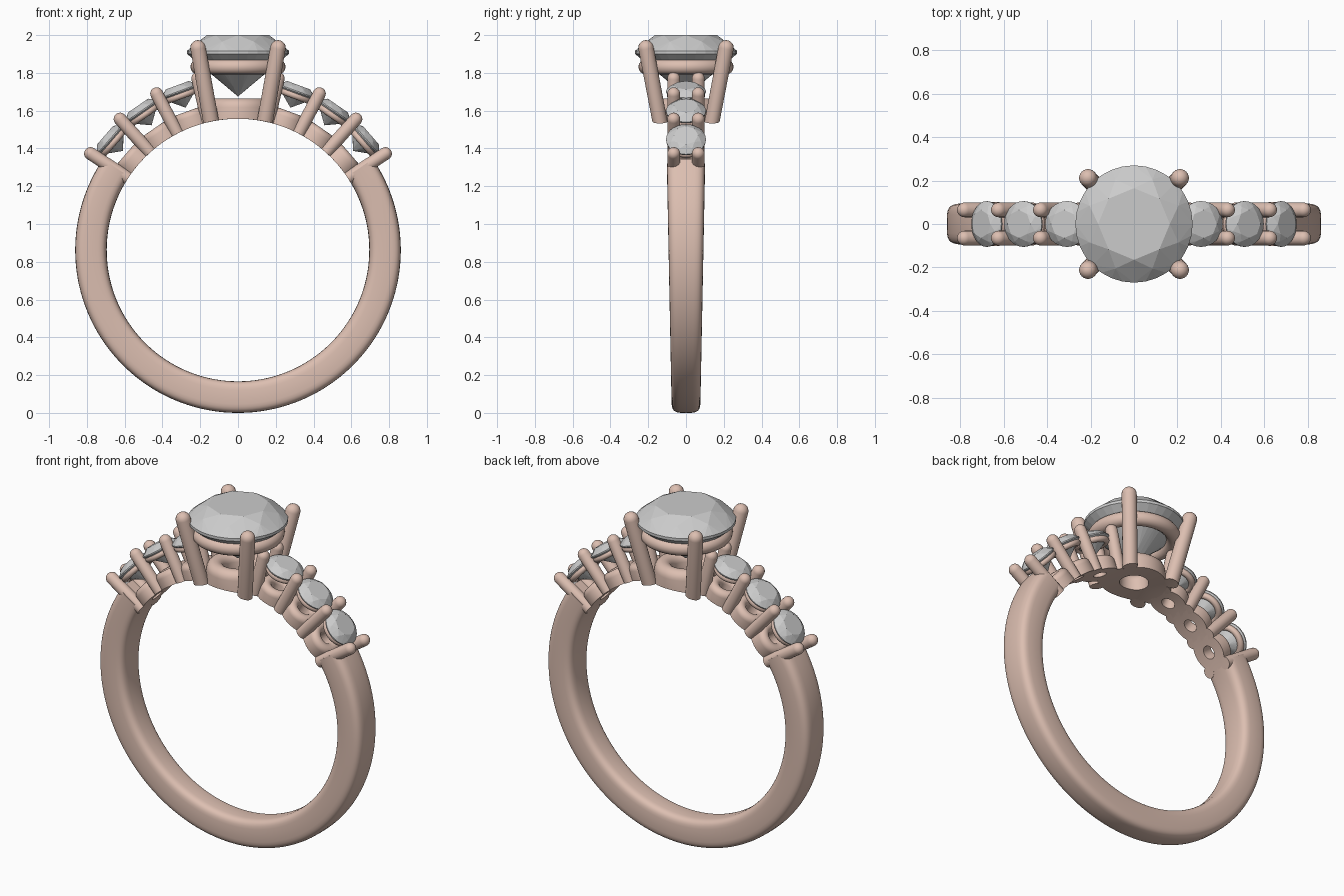
import bpy, bmesh, math
from mathutils import Matrix, Vector

if "Cube" in bpy.data.objects:
    bpy.data.objects.remove(bpy.data.objects["Cube"])

ZC, R_IN, R_OUT = 0.862, 0.695, 0.862   # ring centre height, inner and outer radius

metal = bpy.data.materials.new("rose_metal")
metal.diffuse_color = (0.72, 0.52, 0.44, 1)
metal.use_nodes = True
metal.node_tree.nodes["Principled BSDF"].inputs["Base Color"].default_value = metal.diffuse_color


def finish(name, bm, mat=None, smooth=True):
    bmesh.ops.remove_doubles(bm, verts=bm.verts, dist=1e-5)
    bmesh.ops.recalc_face_normals(bm, faces=bm.faces)
    me = bpy.data.meshes.new(name)
    bm.to_mesh(me)
    bm.free()
    ob = bpy.data.objects.new(name, me)
    bpy.context.collection.objects.link(ob)
    if mat:
        me.materials.append(mat)
    if smooth:
        bpy.ops.object.select_all(action='DESELECT')
        ob.select_set(True)
        bpy.context.view_layer.objects.active = ob
        bpy.ops.object.shade_smooth_by_angle(angle=math.radians(40))
    return ob


def skin(bm, rings, close):
    # bridge successive loops of vertices with quads
    n = len(rings[0])
    for i in range(len(rings) if close else len(rings) - 1):
        a, b = rings[i], rings[(i + 1) % len(rings)]
        for j in range(n):
            k = (j + 1) % n
            bm.faces.new((a[j], a[k], b[k], b[j]))


def lathe(name, profile, mat4, close=False, seg=32):
    # revolve (radius, height) points; anything inside the finger hole is pushed to its wall
    bm = bmesh.new()
    rings = []
    for r, z in profile:
        ring = []
        for j in range(seg):
            t = 2 * math.pi * j / seg
            p = mat4 @ Vector((r * math.cos(t), r * math.sin(t), z))
            d = math.hypot(p.x, p.z - ZC)
            if d < R_IN:
                p.x, p.z = p.x * R_IN / d, ZC + (p.z - ZC) * R_IN / d
            ring.append(bm.verts.new(p))
        rings.append(ring)
    skin(bm, rings, close)
    return finish(name, bm, metal)


def torus(name, R, t, z, mat4):
    prof = [(R + t * math.cos(a * math.pi / 8), z + t * math.sin(a * math.pi / 8)) for a in range(16)]
    lathe(name, prof, mat4, True, 48)


def seat(name, r0, r1, low, top, mat4):
    # collar with a flat underside and a rounded upper edge
    m, h = (r0 + r1) / 2, (r1 - r0) / 2
    prof = [(r0, low), (m, low), (r1, low)]
    prof += [(m + h * math.cos(a * math.pi / 10), top - h + h * math.sin(a * math.pi / 10)) for a in range(11)]
    lathe(name, prof, mat4, True, 40)


def prong(name, base, tip, r):
    # round rod with a domed tip
    base, tip = Vector(base), Vector(tip)
    d = tip - base
    L = d.length
    m = Matrix.Translation(base) @ d.to_track_quat('Z', 'Y').to_matrix().to_4x4()
    prof = [(0, 0), (r, 0)]
    prof += [(r * math.cos(a * math.pi / 12), L - r + r * math.sin(a * math.pi / 12)) for a in range(7)]
    lathe(name, prof, m, seg=20)


def gem(name, s, mat4):
    # round brilliant: table, star points, thin girdle and pavilion (girdle radius 0.27 at scale 1)
    bm = bmesh.new()
    for n, r, z, off in ((8, 0.165, 0.095, 0), (8, 0.222, 0.06, 0.5), (32, 0.27, 0.012, 0),
                         (32, 0.27, -0.004, 0), (8, 0.066, -0.178, 0.5), (1, 0, -0.23, 0)):
        for j in range(n):
            t = 2 * math.pi * (j + off) / n
            bm.verts.new(mat4 @ Vector((r * s * math.cos(t), r * s * math.sin(t), z * s)))
    bmesh.ops.convex_hull(bm, input=bm.verts)
    finish(name, bm, smooth=False)


# plain band: rounded-box section swept round the lower part, narrowing to the bottom
bm = bmesh.new()
rings = []
start, steps = math.radians(56), 96
for i in range(steps + 1):
    a = start + (2 * math.pi - 2 * start) * i / steps
    w = 0.077 + 0.024 * (math.cos(a) + 1) / 1.56
    ring = []
    for j in range(32):
        t = 2 * math.pi * j / 32
        c, s = math.cos(t), math.sin(t)
        rad = (R_IN + R_OUT) / 2 + (R_OUT - R_IN) / 2 * math.copysign(abs(c) ** 0.5, c)
        y = w * math.copysign(abs(s) ** 0.5, s)
        ring.append(bm.verts.new((rad * math.sin(a), y, ZC + rad * math.cos(a))))
    rings.append(ring)
skin(bm, rings, False)
bm.faces.new(rings[0])
bm.faces.new(rings[-1])
finish("band", bm, metal)

# centre setting
centre = Matrix.Translation((0, 0, ZC))
gem("centre_stone", 1, Matrix.Translation((0, 0, 1.905)))
torus("centre_upper_ring", 0.212, 0.04, 1.832 - ZC, centre)
seat("centre_base_ring", 0.075, 0.17, 0.64, 0.803, centre)
for sx in (-1, 1):
    for sy in (-1, 1):
        prong("centre_prong", (sx * 0.138, sy * 0.138, 1.52), (sx * 0.219, sy * 0.219, 1.972), 0.041)

# graduated shoulders: three stones each side with shared pairs of prongs
for side in (-1, 1):
    for deg in (20.2, 34.7, 49.2):
        m = centre @ Matrix.Rotation(side * math.radians(deg), 4, 'Y')
        gem("side_stone", 0.39, m @ Matrix.Translation((0, 0, 0.893)))
        torus("side_upper_ring", 0.083, 0.018, 0.872, m)
        seat("side_base_ring", 0.035, 0.098, 0.64, 0.782, m)
    for deg in (13.2, 27.5, 42, 56.8):
        m = centre @ Matrix.Rotation(side * math.radians(deg), 4, 'Y')
        for y in (-0.065, 0.065):
            prong("side_prong", m @ Vector((0, y, 0.68)), m @ Vector((0, y, 0.967)), 0.034)
